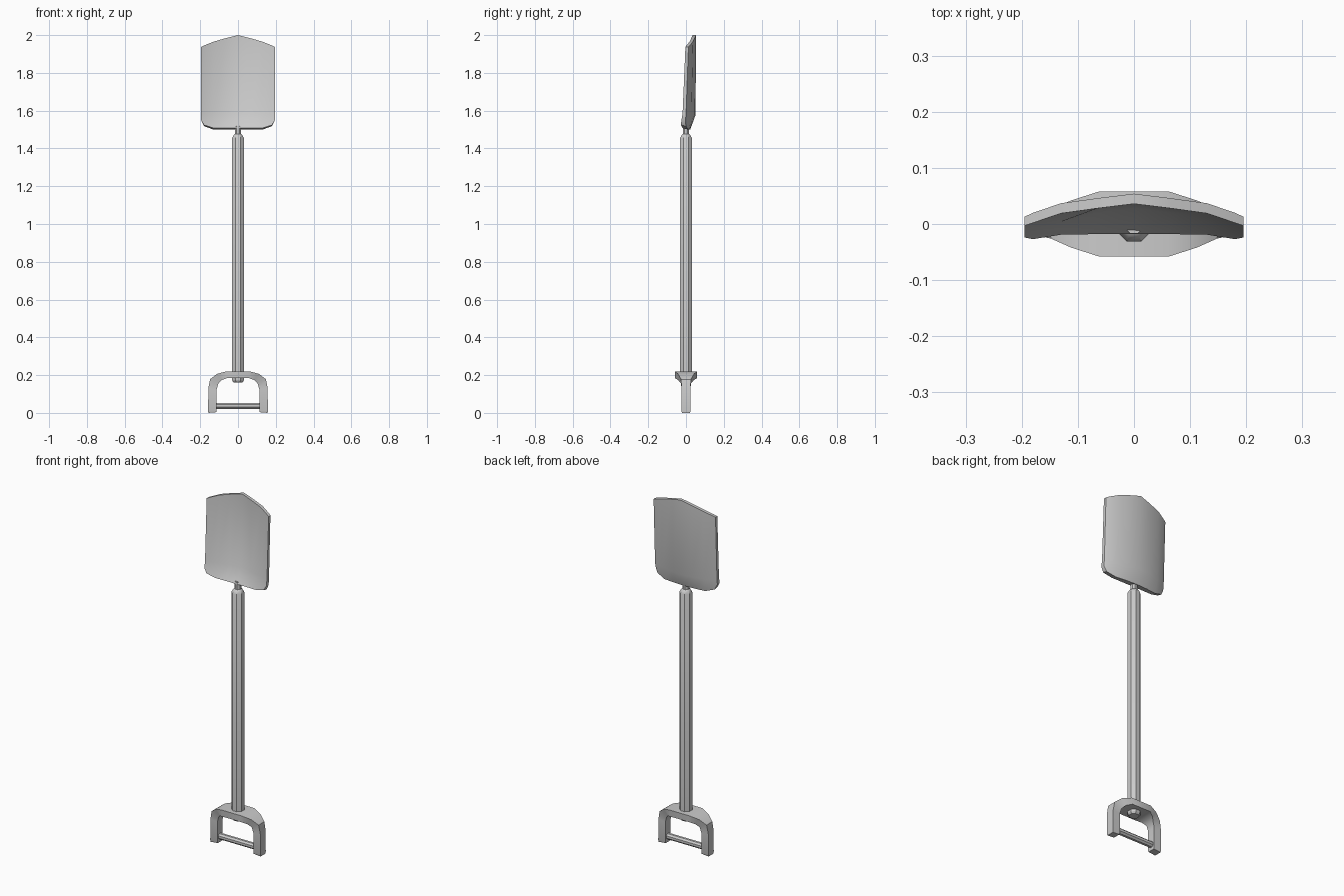
import bpy, bmesh, math

if "Cube" in bpy.data.objects:
    bpy.data.objects.remove(bpy.data.objects["Cube"])


def finish(name, bm):
    bmesh.ops.recalc_face_normals(bm, faces=bm.faces)
    me = bpy.data.meshes.new(name)
    bm.to_mesh(me)
    bm.free()
    ob = bpy.data.objects.new(name, me)
    bpy.context.collection.objects.link(ob)
    bpy.ops.object.select_all(action='DESELECT')
    ob.select_set(True)
    bpy.context.view_layer.objects.active = ob
    bpy.ops.object.shade_smooth_by_angle(angle=math.radians(32))
    return ob


def bridge(bm, rings, cap=True):
    """Join successive vertex rings with quads and close the ends."""
    for a, b in zip(rings, rings[1:]):
        n = len(a)
        for i in range(n):
            j = (i + 1) % n
            bm.faces.new((a[i], a[j], b[j], b[i]))
    if cap:
        bm.faces.new(rings[0])
        bm.faces.new(rings[-1])


def turned(name, profile, sides, axis='z', offset=0):
    """Faceted round part from (radius, position) pairs along an axis."""
    bm = bmesh.new()
    rings = []
    for r, t in profile:
        ring = []
        for i in range(sides):
            a = 2 * math.pi * (i + 0.5) / sides
            u, v = r * math.cos(a), r * math.sin(a)
            ring.append(bm.verts.new((u, v, t) if axis == 'z' else (t, u, v + offset)))
        rings.append(ring)
    bridge(bm, rings)
    return finish(name, bm)


# Shaft with tapered collar and thin neck into the blade
turned("shaft", [(0.027, 0.162), (0.034, 0.172), (0.034, 1.455), (0.024, 1.472),
                 (0.018, 1.476), (0.018, 1.52)], 8)

# Grip cross bar
turned("grip_bar", [(0.017, -0.13), (0.017, 0.13)], 8, 'x', 0.037)

# D-shaped grip yoke: outer x, outer z, inner x, inner z, half depth
half = [(0.157, 0.0, 0.113, 0.004, 0.021),
        (0.158, 0.012, 0.113, 0.012, 0.024),
        (0.157, 0.130, 0.113, 0.125, 0.024),
        (0.148, 0.178, 0.104, 0.155, 0.026),
        (0.112, 0.206, 0.086, 0.174, 0.042),
        (0.062, 0.220, 0.058, 0.184, 0.058)]
stations = half + [(-a, b, -c, d, e) for a, b, c, d, e in reversed(half)]
bm = bmesh.new()
rings = [[bm.verts.new(p) for p in ((ox, -d, oz), (ox, d, oz), (ix, d, iz), (ix, -d, iz))]
         for ox, oz, ix, iz, d in stations]
bridge(bm, rings)
finish("grip_yoke", bm)

# Blade columns from centre outward; each is a closed loop of (y, z):
# front bottom, front bend, front top, back top, back bend, back bottom
columns = [
    (0.0,   [(-0.018, 1.508), (0.028, 1.585), (0.036, 2.0), (0.054, 2.0), (0.050, 1.575), (0.022, 1.500)]),
    (0.065, [(-0.018, 1.508), (0.020, 1.585), (0.028, 1.984), (0.046, 1.984), (0.044, 1.575), (0.019, 1.500)]),
    (0.130, [(-0.019, 1.508), (0.004, 1.585), (0.019, 1.965), (0.037, 1.965), (0.029, 1.575), (0.012, 1.500)]),
    (0.180, [(-0.027, 1.524), (-0.012, 1.585), (0.002, 1.945), (0.020, 1.945), (0.008, 1.575), (0.000, 1.518)]),
    (0.195, [(-0.024, 1.550), (-0.018, 1.585), (-0.003, 1.938), (0.013, 1.938), (0.000, 1.575), (-0.004, 1.548)]),
]
full = [(-x, c) for x, c in reversed(columns[1:])] + columns
bm = bmesh.new()
rings = [[bm.verts.new((x, y, z)) for y, z in c] for x, c in full]
bridge(bm, rings, cap=False)
for r in (rings[0], rings[-1]):
    bm.faces.new((r[0], r[1], r[4], r[5]))
    bm.faces.new((r[1], r[2], r[3], r[4]))
finish("blade", bm)
